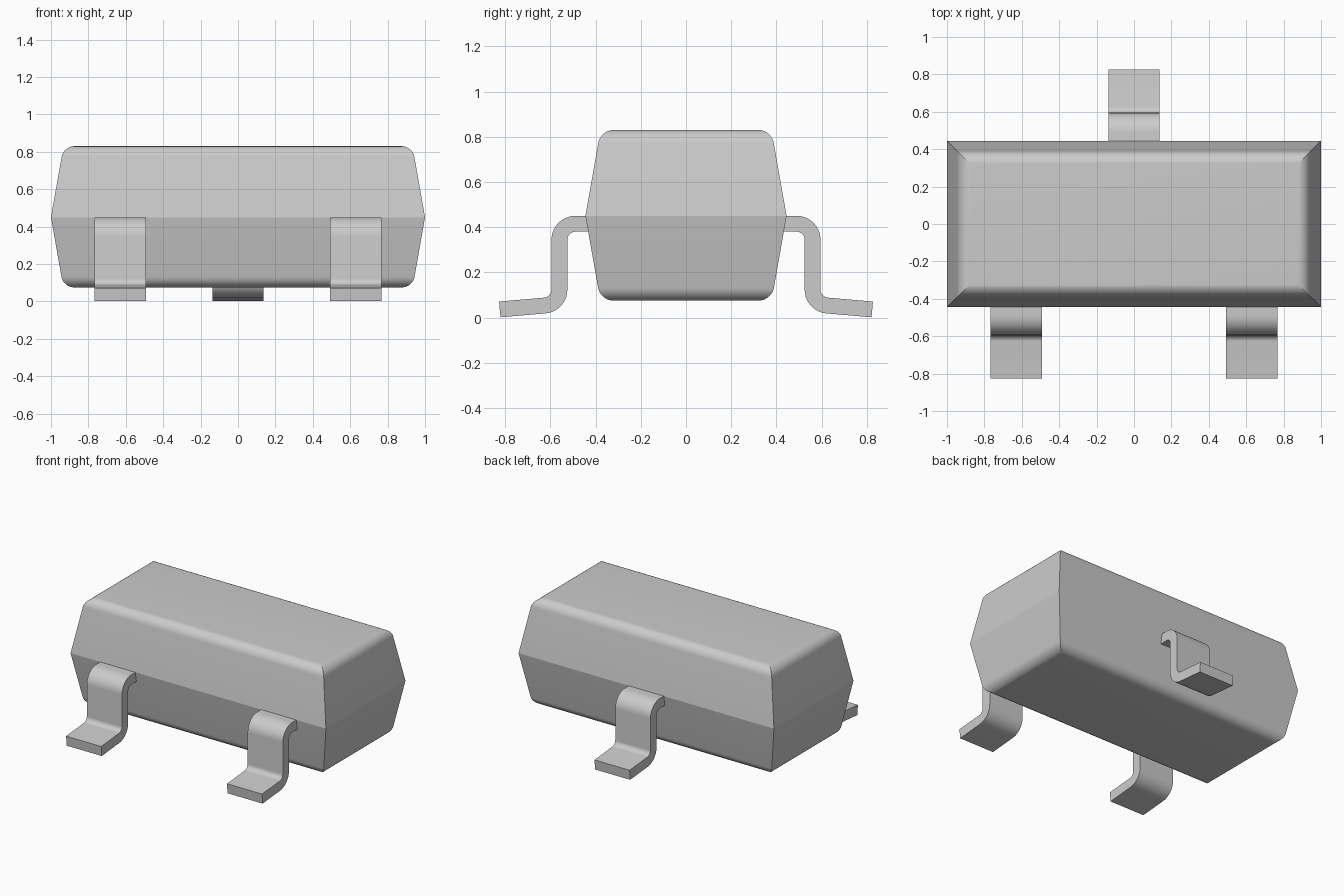
import bpy
import bmesh
from math import radians, tan, sin, cos, atan2
from mathutils import Vector

cube = bpy.data.objects.get("Cube")
if cube:
    bpy.data.objects.remove(cube, do_unlink=True)

grey = bpy.data.materials.new("light grey")
grey.use_nodes = True
GREY = (0.6, 0.6, 0.6, 1)
grey.diffuse_color = GREY
grey.node_tree.nodes["Principled BSDF"].inputs["Base Color"].default_value = GREY


def finish(bm, name):
    """Turn a bmesh into a named object with smooth bends and sharp edges."""
    bmesh.ops.recalc_face_normals(bm, faces=bm.faces)
    mesh = bpy.data.meshes.new(name)
    bm.to_mesh(mesh)
    bm.free()
    mesh.materials.append(grey)
    obj = bpy.data.objects.new(name, mesh)
    bpy.context.collection.objects.link(obj)
    bpy.ops.object.select_all(action='DESELECT')
    obj.select_set(True)
    bpy.context.view_layer.objects.active = obj
    bpy.ops.object.shade_smooth_by_angle(angle=radians(15))
    return obj


def fillet(points, radii, steps=10):
    """Round the corners of an open 2D path; returns (point, left normal) pairs."""
    pts = [Vector(p) for p in points]
    out = []

    def normal(a, b):
        d = (b - a).normalized()
        return Vector((-d.y, d.x))

    out.append((pts[0], normal(pts[0], pts[1])))
    for prev, p, nxt, r in zip(pts, pts[1:], pts[2:], radii):
        n0, n1 = normal(prev, p), normal(p, nxt)
        if r == 0:
            out.append((p, (n0 + n1).normalized()))
            continue
        a0 = atan2(n0.y, n0.x)
        turn = atan2(n0.x * n1.y - n0.y * n1.x, n0.dot(n1))
        side = 1 if turn > 0 else -1
        start = p - (p - prev).normalized() * r * tan(abs(turn) / 2)
        centre = start + n0 * r * side
        for i in range(steps + 1):
            a = a0 + turn * i / steps
            n = Vector((cos(a), sin(a)))
            out.append((centre - n * r * side, n))
    out.append((pts[-1], normal(pts[-2], pts[-1])))
    return out


# Moulded body: stacked rectangles drafted both ways from the parting line
HALF_X, HALF_Y = 1.0, 0.445
BOTTOM, PARTING, TOP = 0.075, 0.45, 0.83
DRAFT = tan(radians(10))
low, high = (PARTING - BOTTOM) * DRAFT, (TOP - PARTING) * DRAFT
profile = fillet([(low + 0.15, BOTTOM), (low, BOTTOM), (0, PARTING),
                  (high, TOP), (high + 0.15, TOP)], [0.07, 0, 0.07])

bm = bmesh.new()
rings = []
for (inset, z), _ in profile[1:-1]:
    x, y = HALF_X - inset, HALF_Y - inset
    rings.append([bm.verts.new((sx * x, sy * y, z))
                  for sx, sy in ((-1, -1), (1, -1), (1, 1), (-1, 1))])
for a, b in zip(rings, rings[1:]):
    for i in range(4):
        j = (i + 1) % 4
        bm.faces.new((a[i], a[j], b[j], b[i]))
bm.faces.new(rings[0])
bm.faces.new(rings[-1])
finish(bm, "moulded_body")

# Gull-wing leads: a bent centreline thickened into a strip
THICK, WIDTH = 0.07, 0.275
lead_path = fillet([(0.42, 0.415), (0.56, 0.415), (0.56, 0.059), (0.824, 0.036)],
                   [0.07, 0.07])


def lead(name, x, side):
    bm = bmesh.new()
    sections = []
    for p, n in lead_path:
        section = []
        for dx, off in ((-1, -1), (1, -1), (1, 1), (-1, 1)):
            q = p + n * off * THICK / 2
            section.append(bm.verts.new((x + dx * WIDTH / 2, side * q.x, q.y)))
        sections.append(section)
    for a, b in zip(sections, sections[1:]):
        for i in range(4):
            j = (i + 1) % 4
            bm.faces.new((a[i], a[j], b[j], b[i]))
    bm.faces.new(sections[0])
    bm.faces.new(sections[-1])
    finish(bm, name)


lead("front_right_lead", -0.63, -1)
lead("front_left_lead", 0.63, -1)
lead("back_lead", 0, 1)
